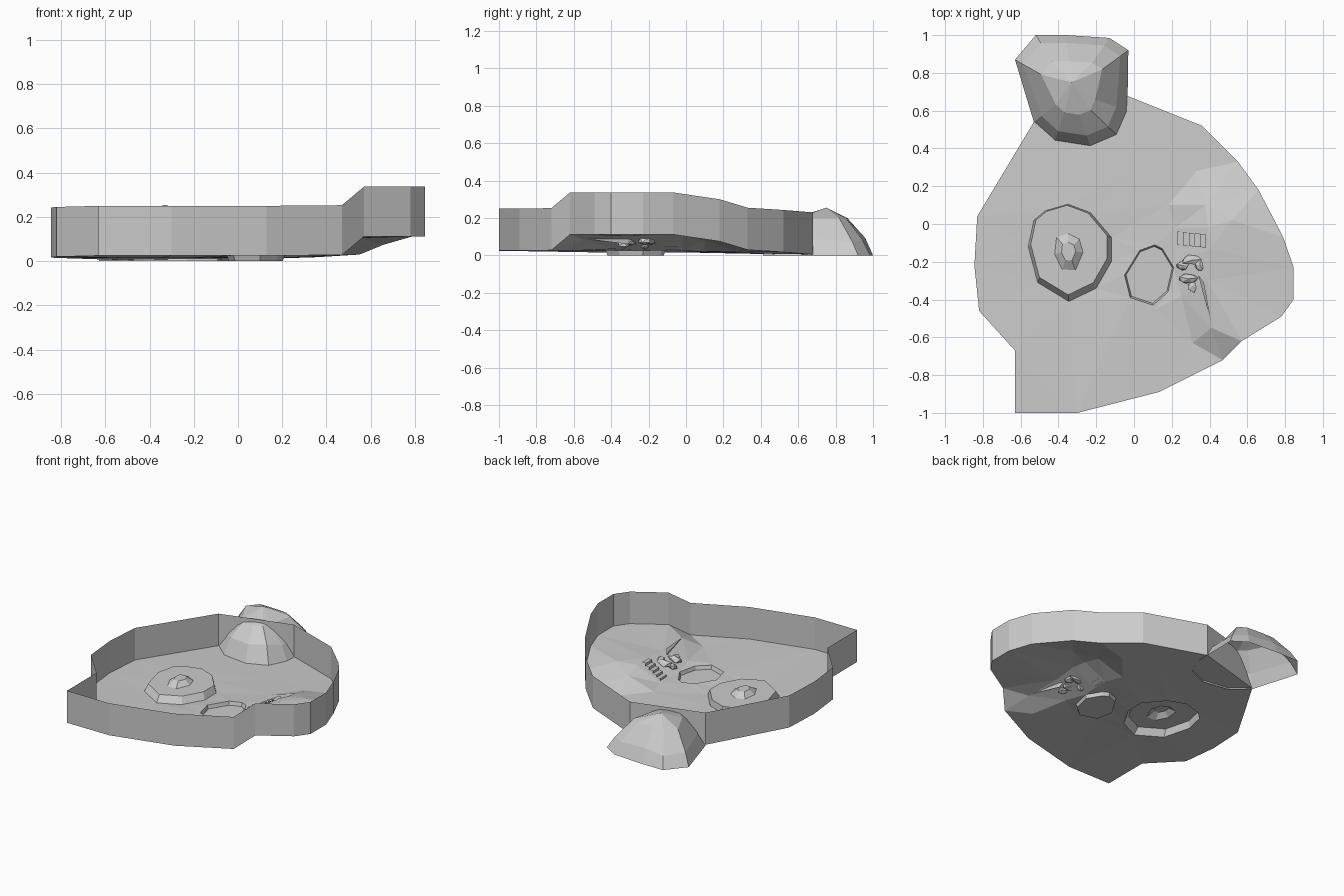
import bpy, random, math
from mathutils import Vector
from mathutils.geometry import delaunay_2d_cdt

if "Cube" in bpy.data.objects:
    bpy.data.objects.remove(bpy.data.objects["Cube"])

random.seed(4)


def make(name, verts, faces):
    me = bpy.data.meshes.new(name)
    me.from_pydata([tuple(v) for v in verts], [], faces)
    me.validate()
    ob = bpy.data.objects.new(name, me)
    bpy.context.collection.objects.link(ob)
    return ob


def band(n, a, b):
    return [(a + i, a + (i + 1) % n, b + (i + 1) % n, b + i) for i in range(n)]


def scaled(ring, s, z, shift=(0, 0)):
    cx = sum(p[0] for p in ring) / len(ring)
    cy = sum(p[1] for p in ring) / len(ring)
    return [(cx + (p[0] - cx) * s + shift[0], cy + (p[1] - cy) * s + shift[1], z) for p in ring]


# Outline of the ground, with floor height at each corner
outline = [(-.63, -1, .025), (-.30, -1, .025), (.13, -.89, .025), (.47, -.72, .028),
           (.57, -.62, .112), (.78, -.49, .112), (.845, -.40, .112), (.845, -.23, .112),
           (.79, -.07, .112), (.66, .18, .075), (.55, .33, .03), (.36, .52, .018),
           (-.04, .68, .005), (-.53, .54, .005), (-.83, .04, .015), (-.845, -.22, .018),
           (-.82, -.46, .02), (-.63, -.67, .025)]

# Raised round platform with a small bump, and the sunken pool
mound = [(-.35, .105), (-.23, .06), (-.12, -.07), (-.12, -.2), (-.2, -.34), (-.345, -.41),
         (-.51, -.31), (-.56, -.12), (-.53, .02), (-.47, .07)]
bump = [(-.35, -.05), (-.29, -.08), (-.27, -.15), (-.31, -.245), (-.38, -.24), (-.42, -.16), (-.41, -.07)]
pool = [(.11, -.11), (.15, -.13), (.21, -.23), (.18, -.36), (.10, -.43), (-.02, -.39),
        (-.05, -.27), (.03, -.14)]
rings = [outline, scaled(mound, 1, .015), scaled(mound, .92, .06, (-.004, .012)),
         scaled(bump, 1, .06), scaled(bump, .5, .09), scaled(pool, 1, .025)]

# Loose points that shape the raised bank on the right
bank = [(.11, -.455, .025), (.31, -.63, .025), (.41, -.55, .085), (.25, -.38, .035),
        (.39, -.30, .10), (.40, -.13, .11), (.39, -.02, .105), (.22, -.02, .025),
        (.22, -.13, .025), (.18, .1, .02), (.38, .1, .08), (.33, .28, .02),
        (.52, .02, .112), (.1, .35, .012)]

pts, edges = [], []
for r in rings:
    n, k = len(pts), len(r)
    pts += r
    edges += [(n + i, n + (i + 1) % k) for i in range(k)]
pts += bank
vs, _, fs, orig, _, _ = delaunay_2d_cdt([Vector(p[:2]) for p in pts], edges, [], 1, 1e-5)
verts = [(v.x, v.y, pts[orig[i][0]][2] if orig[i] else .02) for i, v in enumerate(vs)]

# Floor, leaving the pool open
pool_ids = set(range(sum(map(len, rings[:-1])), sum(map(len, rings))))
in_pool = {i for i, o in enumerate(orig) if set(o) & pool_ids}
make("ground", verts, [f for f in fs if not set(f) <= in_pool])

# Pool basin
n = len(pool)
make("pool_basin", scaled(pool, 1, .025) + scaled(pool, .94, 0),
     band(n, 0, n) + [tuple(range(n, 2 * n))])

# Perimeter wall
n = len(outline)
make("perimeter_wall", outline + [(x, y, z + .225) for x, y, z in outline], band(n, 0, n))

# Rocky hill, steeper on its inner side
base = [(-.63, .87), (-.52, 1), (-.36, 1), (-.13, .985), (-.03, .92), (-.035, .60),
        (-.09, .47), (-.23, .41), (-.42, .44), (-.53, .54)]
cx, cy, n = -.33, .7, len(base)
hill = []
for s_back, s_front, z in ((1, 1, 0), (.86, .8, .1), (.54, .42, .2)):
    for x, y in base:
        s = s_back if y > .65 else s_front
        j = random.uniform(-.03, .03) if 0 < z < .2 else 0
        hill.append((cx + (x - cx) * s, cy + (y - cy) * s, z + j))
hill.append((-.33, .75, .255))
make("rocky_hill", hill, band(n, 0, n) + band(n, n, 2 * n)
     + [(2 * n + i, 2 * n + (i + 1) % n, 3 * n) for i in range(n)])

# Small staircase climbing the bank
prof, x, z = [(.23, .025)], .23, .025
for i in range(5):
    z += .018
    prof.append((x, z))
    x += .03
    prof.append((x, z))
k = len(prof)
make("stairs", [(px, y - (px - .23) * .1, pz) for y in (-.04, -.11) for px, pz in prof],
     [(i, i + 1, k + i + 1, k + i) for i in range(k - 1)])

# Broken rocks along the bank
for i, (x, y, z, sx, sy) in enumerate([(.31, -.19, .075, .075, .03), (.26, -.22, .055, .04, .03),
                                       (.35, -.22, .08, .035, .04), (.29, -.29, .07, .07, .03),
                                       (.31, -.33, .06, .035, .04)]):
    bpy.ops.mesh.primitive_ico_sphere_add(subdivisions=1, radius=1, location=(x, y, z),
                                          rotation=(0, 0, random.uniform(-.4, .4)))
    ob = bpy.context.object
    ob.name = f"bank_rock_{i + 1}"
    ob.scale = (sx, sy, .025)
    for v in ob.data.vertices:
        v.co *= random.uniform(.7, 1.1)

# Thin ledge trailing down from the rocks
make("rock_ledge", [(.34, -.27, .10), (.37, -.31, .115), (.415, -.55, .09), (.36, -.31, .06)],
     [(0, 1, 2), (0, 2, 3), (1, 3, 2), (0, 3, 1)])
